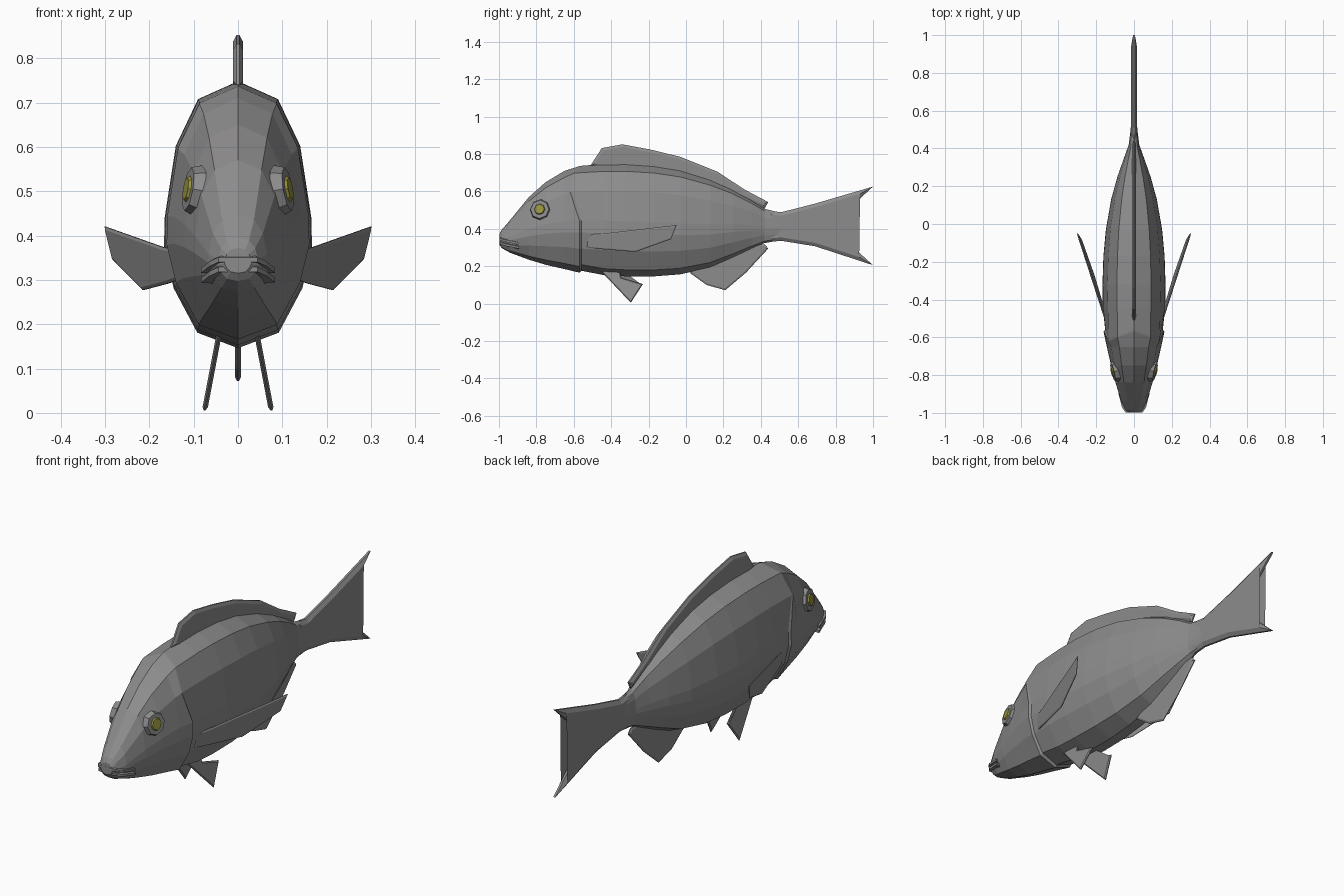
import bpy, bmesh
from mathutils import Vector

if "Cube" in bpy.data.objects:
    bpy.data.objects.remove(bpy.data.objects["Cube"])


def material(name, rgb):
    m = bpy.data.materials.new(name)
    m.diffuse_color = (*rgb, 1)
    m.use_nodes = True
    m.node_tree.nodes["Principled BSDF"].inputs["Base Color"].default_value = m.diffuse_color
    return m


GREY = material("scale grey", (0.27, 0.265, 0.265))
YELLOW = material("eye yellow", (0.32, 0.30, 0.05))


def finish(bm, name, mat):
    bmesh.ops.recalc_face_normals(bm, faces=bm.faces)
    me = bpy.data.meshes.new(name)
    bm.to_mesh(me)
    bm.free()
    me.materials.append(mat)
    ob = bpy.data.objects.new(name, me)
    bpy.context.collection.objects.link(ob)
    return ob


# Body: rings lofted along y, each (y, bottom, top, half width, gill step)
RINGS = [
    (-0.998, 0.315, 0.372, 0.030, 0), (-0.985, 0.297, 0.395, 0.046, 0),
    (-0.94, 0.272, 0.448, 0.067, 0), (-0.84, 0.235, 0.570, 0.098, 0),
    (-0.75, 0.208, 0.650, 0.121, 0), (-0.65, 0.185, 0.710, 0.144, 0),
    (-0.57, 0.166, 0.735, 0.161, 0.0), (-0.56, 0.166, 0.737, 0.161, 0.05),
    (-0.44, 0.153, 0.747, 0.165, 0), (-0.32, 0.146, 0.748, 0.167, 0),
    (-0.17, 0.146, 0.738, 0.162, 0), (-0.03, 0.157, 0.715, 0.149, 0),
    (0.13, 0.193, 0.665, 0.121, 0), (0.25, 0.245, 0.612, 0.088, 0),
    (0.35, 0.292, 0.555, 0.053, 0), (0.42, 0.324, 0.507, 0.028, 0),
    (0.50, 0.338, 0.488, 0.018, 0), (0.60, 0.340, 0.490, 0.010, 0),
]
# Half cross-section: (width fraction, height fraction)
SECTION = [(0, 1), (0.54, 0.933), (0.84, 0.758), (0.99, 0.49),
           (1, 0.375), (0.87, 0.225), (0.55, 0.058), (0, 0)]
GILL_SHIFT = [0, -0.03, -0.05, 0, 0, 0, 0, 0]


def build_body():
    bm = bmesh.new()
    loops = []
    for y, lo, hi, w, step in RINGS:
        side = []
        for i, (fx, fz) in enumerate(SECTION):
            dy = GILL_SHIFT[i] if -0.58 < y < -0.55 else 0
            k = 1 - step if i > 2 else 1
            z = lo + fz * (hi - lo)
            if i > 5:
                z += step * 0.2
            side.append((fx * w * k, y + dy, z))
        ring = side + [(-x, yy, z) for x, yy, z in side[-2:0:-1]]
        loops.append([bm.verts.new(p) for p in ring])
    n = len(loops[0])
    for a, b in zip(loops, loops[1:]):
        for i in range(n):
            j = (i + 1) % n
            bm.faces.new((a[i], a[j], b[j], b[i]))
    bm.faces.new(loops[0])
    bm.faces.new(loops[-1])
    finish(bm, "body", GREY)


def inset(points, t):
    """Move every corner of a closed outline inward by t."""
    ps = [Vector(p) for p in points]
    n = len(ps)
    area = sum(ps[i].x * ps[(i + 1) % n].y - ps[(i + 1) % n].x * ps[i].y for i in range(n))
    s = 1 if area > 0 else -1
    out = []
    for i, p in enumerate(ps):
        a = (p - ps[i - 1]).normalized()
        b = (ps[(i + 1) % n] - p).normalized()
        na, nb = Vector((-a.y, a.x)) * s, Vector((-b.y, b.x)) * s
        out.append(p + (na + nb) * (t / (1 + na.dot(nb))))
    return out


def fin(name, outline, half, rim, place=lambda y, z: 0.0):
    """Thin plate in the y-z plane with a chamfered rim; place gives its x."""
    bm = bmesh.new()
    inner = inset(outline, rim)
    edge = half * 0.3
    layers = [(inner, half), (outline, edge), (outline, -edge), (inner, -half)]
    loops = [[bm.verts.new((place(y, z) + dx, y, z)) for y, z in pts] for pts, dx in layers]
    n = len(outline)
    for a, b in zip(loops, loops[1:]):
        for i in range(n):
            j = (i + 1) % n
            bm.faces.new((a[i], a[j], b[j], b[i]))
    caps = [bm.faces.new(loops[0]), bm.faces.new(loops[-1])]
    bmesh.ops.triangulate(bm, faces=caps)
    finish(bm, name, GREY)


build_body()

# Single fins on the centre line
fin("dorsal_fin", [(-0.51, 0.74), (-0.45, 0.832), (-0.34, 0.852), (-0.19, 0.824),
                   (-0.03, 0.785), (0.17, 0.705), (0.31, 0.612), (0.44, 0.543),
                   (0.42, 0.508), (0.30, 0.565), (0.0, 0.67), (-0.40, 0.71)], 0.011, 0.014)
fin("anal_fin", [(0.02, 0.165), (0.11, 0.10), (0.21, 0.072), (0.32, 0.165),
                 (0.44, 0.295), (0.42, 0.318), (0.30, 0.31), (0.10, 0.22)], 0.007, 0.008)
fin("tail_fin", [(0.44, 0.497), (0.51, 0.489), (0.69, 0.535), (1.0, 0.626), (0.77, 0.415),
                 (1.0, 0.206), (0.69, 0.307), (0.51, 0.336), (0.44, 0.330)], 0.017, 0.018)

for s, label in ((1, "right"), (-1, "left")):
    # Paired fins
    fin(label + "_pectoral_fin",
        [(-0.53, 0.37), (-0.46, 0.373), (-0.05, 0.42), (-0.08, 0.345),
         (-0.27, 0.277), (-0.46, 0.292), (-0.53, 0.30)], 0.005, 0.006,
        lambda y, z: s * (0.155 + 0.31 * (y + 0.48) + 0.12 * (z - 0.33)))
    fin(label + "_pelvic_fin",
        [(-0.48, 0.20), (-0.36, 0.20), (-0.345, 0.14), (-0.23, 0.105), (-0.295, 0.005)],
        0.006, 0.005, lambda y, z: s * (0.045 + 0.19 * (0.165 - z)))

    # Eye: octagonal socket rim with a shallow faceted iris
    normal = Vector((s, -0.23, 0.17)).normalized()
    turn = normal.to_track_quat('Z', 'Y').to_matrix().to_4x4()
    for part, r1, r2, front, mat in (("eye_rim", 0.059, 0.050, 0.011, GREY),
                                     ("iris", 0.043, 0.026, 0.017, YELLOW)):
        bm = bmesh.new()
        bmesh.ops.create_cone(bm, cap_ends=True, segments=8, radius1=r1, radius2=r2, depth=0.026)
        bmesh.ops.translate(bm, verts=bm.verts, vec=(0, 0, front - 0.013))
        bmesh.ops.transform(bm, verts=bm.verts, matrix=turn)
        bmesh.ops.translate(bm, verts=bm.verts, vec=(s * 0.102, -0.78, 0.503))
        finish(bm, label + "_" + part, mat)


# Lips: two slim strips wrapped round the snout with a slit between them
def lip(name, dz, push):
    half = [(0.078, -0.885, 0.318), (0.060, -0.955, 0.333), (0.042, -0.982, 0.342)]
    path = half + [(-x, y, z) for x, y, z in reversed(half)]
    bm = bmesh.new()
    loops = []
    for x, y, z in path:
        out = Vector((x, y + 0.90, 0)).normalized()
        c = Vector((x, y + push, z + dz))
        loops.append([bm.verts.new(c + out * a + Vector((0, 0, b)))
                      for a, b in ((0.005, 0.005), (0.005, -0.006), (-0.02, -0.008), (-0.02, 0.012))])
    for a, b in zip(loops, loops[1:]):
        for i in range(4):
            j = (i + 1) % 4
            bm.faces.new((a[i], a[j], b[j], b[i]))
    bm.faces.new(loops[0])
    bm.faces.new(loops[-1])
    finish(bm, name, GREY)


lip("upper_lip", 0.004, -0.012)
lip("lower_lip", -0.018, -0.008)
